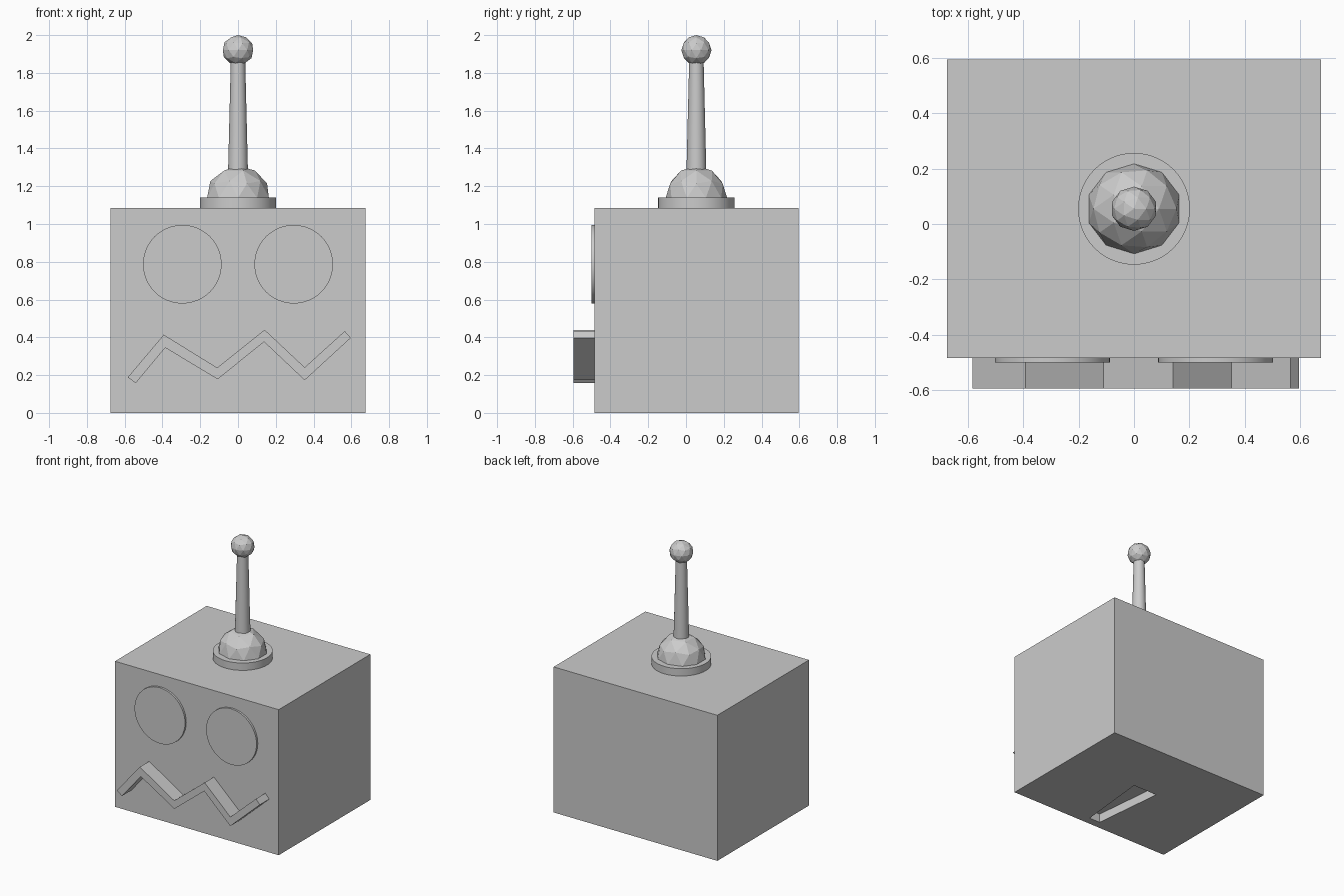
import bpy, bmesh
from mathutils import Matrix

old = bpy.data.objects.get("Cube")
if old:
    bpy.data.objects.remove(old, do_unlink=True)

grey = bpy.data.materials.new("plain_grey")
grey.use_nodes = True
colour = (0.6, 0.6, 0.6, 1)
grey.diffuse_color = colour
grey.node_tree.nodes["Principled BSDF"].inputs["Base Color"].default_value = colour

MID_Y = 0.055      # centre of the head and antenna
FRONT_Y = -0.485   # face plane


def finish(name, bm, smooth=False):
    """Turn a bmesh into a named grey object."""
    bmesh.ops.recalc_face_normals(bm, faces=bm.faces)
    mesh = bpy.data.meshes.new(name)
    bm.to_mesh(mesh)
    bm.free()
    mesh.materials.append(grey)
    obj = bpy.data.objects.new(name, mesh)
    bpy.context.collection.objects.link(obj)
    if smooth:
        bpy.ops.object.select_all(action="DESELECT")
        obj.select_set(True)
        bpy.context.view_layer.objects.active = obj
        bpy.ops.object.shade_smooth_by_angle()
    return obj


def cylinder(name, place, r_low, r_high, height, sides, smooth=True):
    bm = bmesh.new()
    bmesh.ops.create_cone(bm, cap_ends=True, segments=sides, radius1=r_low,
                          radius2=r_high, depth=height, matrix=place)
    return finish(name, bm, smooth)


def faceted_ball(name, z, radii, cut_z=None):
    bm = bmesh.new()
    place = Matrix.Translation((0, MID_Y, z)) @ Matrix.Diagonal((*radii, 1))
    bmesh.ops.create_icosphere(bm, subdivisions=2, radius=1, matrix=place)
    if cut_z is not None:
        bmesh.ops.bisect_plane(bm, geom=bm.verts[:] + bm.edges[:] + bm.faces[:],
                               plane_co=(0, 0, cut_z), plane_no=(0, 0, -1),
                               clear_outer=True)
    return finish(name, bm)


def prism(name, outline, push):
    """Extrude a closed outline along a vector."""
    bm = bmesh.new()
    face = bm.faces.new([bm.verts.new(p) for p in outline])
    new = bmesh.ops.extrude_face_region(bm, geom=[face], use_keep_orig=True)["geom"]
    bmesh.ops.translate(bm, vec=push,
                        verts=[v for v in new if isinstance(v, bmesh.types.BMVert)])
    return finish(name, bm)


# Head block
head = prism("head", [(-0.675, FRONT_Y, 0), (0.675, FRONT_Y, 0),
                      (0.675, 0.595, 0), (-0.675, 0.595, 0)], (0, 0, 1.085))

# Tapered slot in the underside
cutter = prism("slot_cutter", [(-0.045, -0.425, -0.1), (0.045, -0.425, -0.1),
                               (0.1, 0.12, -0.1), (-0.1, 0.12, -0.1)], (0, 0, 0.165))
cutter.hide_render = True
slot = head.modifiers.new("slot", "BOOLEAN")
slot.operation = "DIFFERENCE"
slot.solver = "EXACT"
slot.object = cutter
bpy.context.view_layer.objects.active = head
bpy.ops.object.modifier_apply(modifier="slot")
bpy.data.objects.remove(cutter, do_unlink=True)

# Round eyes
for side, x in (("left", 0.295), ("right", -0.295)):
    place = Matrix.Translation((x, FRONT_Y, 0.787)) @ Matrix.Rotation(1.5708, 4, "X")
    cylinder(side + "_eye", place, 0.208, 0.208, 0.03, 48)

# Zigzag mouth
upper = [(-0.584, 0.188), (-0.393, 0.414), (-0.11, 0.239),
         (0.141, 0.44), (0.353, 0.241), (0.565, 0.433)]
lower = [(-0.541, 0.158), (-0.385, 0.345), (-0.108, 0.178),
         (0.138, 0.376), (0.353, 0.173), (0.597, 0.397)]
prism("mouth", [(x, FRONT_Y + 0.01, z) for x, z in upper + lower[::-1]],
      (0, -0.12, 0))

# Antenna: base ring, dome, tapered stem and tip
cylinder("antenna_base", Matrix.Translation((0, MID_Y, 1.11)), 0.202, 0.202, 0.06, 48)
faceted_ball("antenna_dome", 1.138, (0.172, 0.163, 0.17), cut_z=1.12)
cylinder("antenna_stem", Matrix.Translation((0, MID_Y, 1.565)), 0.053, 0.038, 0.61, 32)
faceted_ball("antenna_tip", 1.92, (0.084, 0.08, 0.08))
